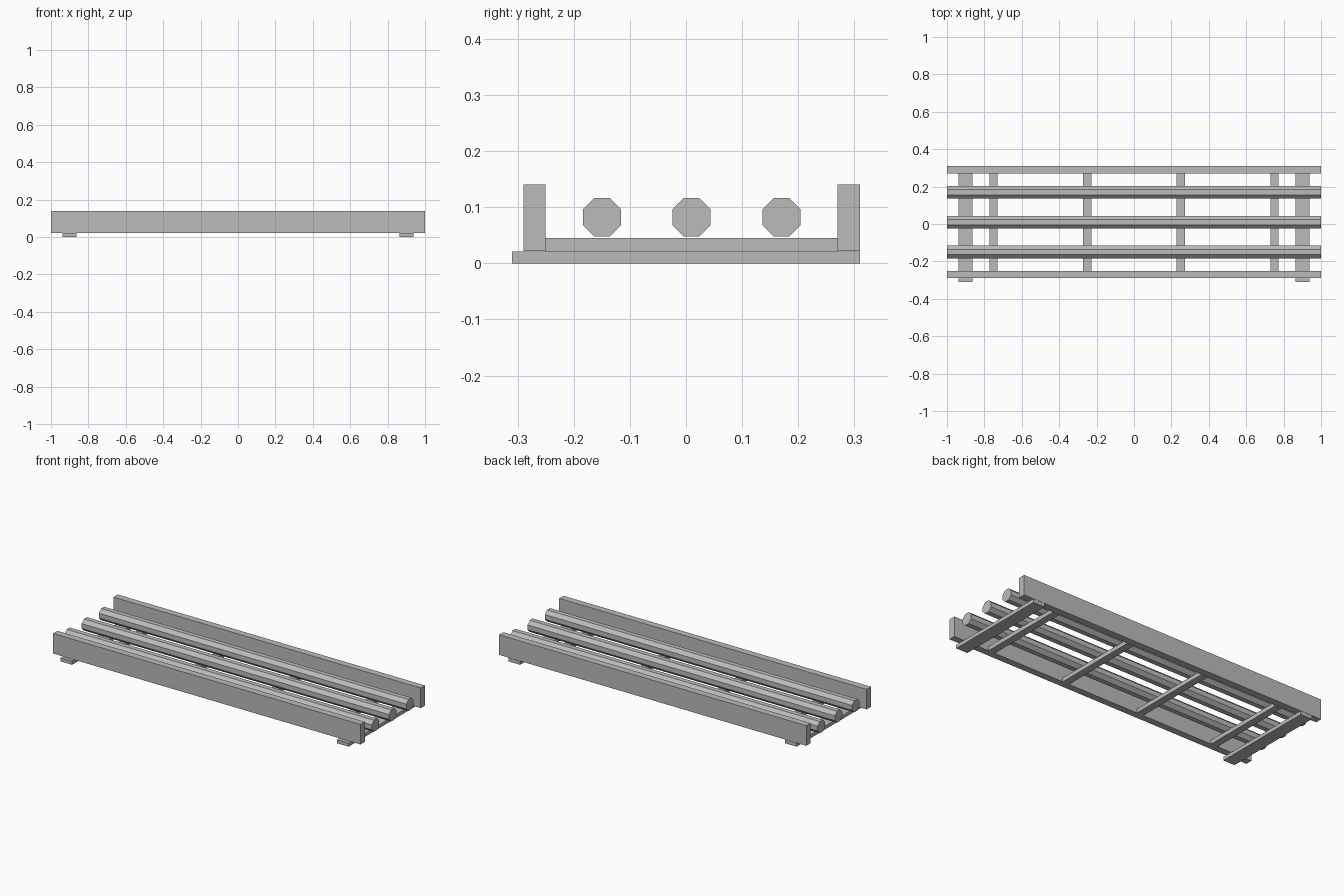
import bpy
from math import cos, pi, radians
from mathutils import Matrix

default = bpy.data.objects.get("Cube")
if default:
    bpy.data.objects.remove(default)

grey = bpy.data.materials.new("plain_grey")
grey.use_nodes = True
colour = (0.5, 0.5, 0.5, 1)
grey.diffuse_color = colour
grey.node_tree.nodes["Principled BSDF"].inputs["Base Color"].default_value = colour


def finish(name):
    obj = bpy.context.object
    obj.name = name
    obj.data.materials.append(grey)
    return obj


def box(name, x, y, z):
    """Box spanning the given (low, high) range on each axis."""
    spans = (x, y, z)
    bpy.ops.mesh.primitive_cube_add(size=1, location=[(a + b) / 2 for a, b in spans])
    obj = finish(name)
    obj.data.transform(Matrix.Diagonal([b - a for a, b in spans] + [1]))


# Long side rails
box("front_rail", (-1, 1), (-0.29, -0.25), (0.022, 0.14))
box("back_rail", (-1, 1), (0.27, 0.31), (0.022, 0.14))

# Flat feet under both ends
for side, x in (("right", -0.9), ("left", 0.9)):
    box(side + "_foot", (x - 0.0375, x + 0.0375), (-0.31, 0.31), (0, 0.021))

# Cross slats joining the rails
for i, x in enumerate((-0.75, -0.25, 0.25, 0.75)):
    box(f"cross_slat_{i + 1}", (x - 0.0215, x + 0.0215), (-0.25, 0.27), (0.021, 0.045))

# Octagonal rollers running lengthwise, flat side up
for i, y in enumerate((-0.15, 0.01, 0.17)):
    bpy.ops.mesh.primitive_cylinder_add(vertices=8, radius=0.034 / cos(pi / 8),
                                        depth=2, location=(0, y, 0.082))
    bar = finish(f"long_bar_{i + 1}")
    bar.data.transform(Matrix.Rotation(radians(90), 4, "Y") @ Matrix.Rotation(pi / 8, 4, "Z"))
